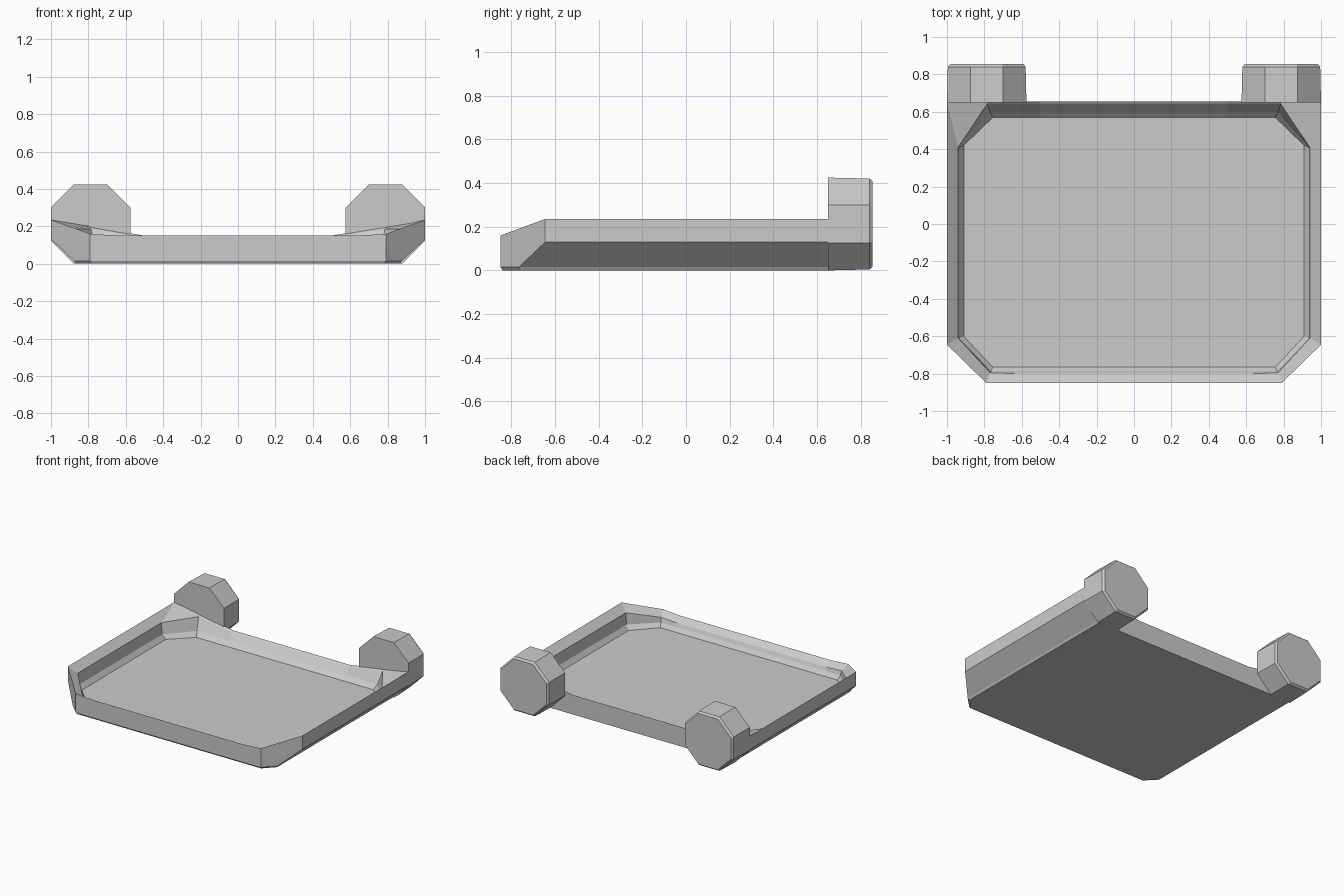
import bpy, bmesh
from math import pi, cos, sin

cube = bpy.data.objects.get("Cube")
if cube:
    bpy.data.objects.remove(cube, do_unlink=True)

grey = bpy.data.materials.new("plain grey")
grey.use_nodes = True
grey.diffuse_color = (0.6, 0.6, 0.6, 1)
grey.node_tree.nodes["Principled BSDF"].inputs["Base Color"].default_value = (0.6, 0.6, 0.6, 1)


def loft(name, rings):
    """Bridge closed rings of equal length and cap both ends."""
    bm = bmesh.new()
    loops = [[bm.verts.new(p) for p in ring] for ring in rings]
    for a, b in zip(loops, loops[1:]):
        for i in range(len(a)):
            j = (i + 1) % len(a)
            bm.faces.new((a[i], a[j], b[j], b[i]))
    bm.faces.new(loops[0])
    bm.faces.new(loops[-1])
    bmesh.ops.recalc_face_normals(bm, faces=bm.faces)
    mesh = bpy.data.meshes.new(name)
    bm.to_mesh(mesh)
    bm.free()
    mesh.materials.append(grey)
    obj = bpy.data.objects.new(name, mesh)
    bpy.context.collection.objects.link(obj)


def mirrored(half):
    return half + [(-x, y, z) for x, y, z in reversed(half)]


def level(points, z):
    return [(x, y, z) for x, y in points]


# Tray: half outlines from the front centre round to the back
under = [(.64, -.84), (.785, -.84), (.865, -.758), (.865, .655), (.79, .655), (.5, .655)]
lower_edge = [(.64, -.85), (.79, -.85), (.875, -.765), (.875, .655), (.79, .655), (.5, .655)]
waist = [(.64, -.85, .08), (.79, -.85, .08), (1, -.645, .13),
         (1, .655, .13), (.79, .655, .1), (.5, .655, .09)]
rim = [(.64, -.85, .15), (.79, -.85, .16), (1, -.645, .235),
       (1, .655, .235), (.79, .655, .2), (.5, .655, .15)]
inner_rim = [(.64, -.8, .115), (.77, -.795, .125), (.94, -.61, .185),
             (.94, .41, .185), (.785, .642, .185), (.5, .642, .14)]
wall_foot = [(.64, -.788, .09), (.765, -.788, .09), (.935, -.61, .095),
             (.935, .41, .095), (.77, .6, .095), (.5, .6, .09)]
floor = [(.64, -.765), (.755, -.765), (.91, -.6), (.91, .42), (.755, .57), (.5, .57)]
loft("tray", [mirrored(r) for r in (level(under, 0), level(lower_edge, .015), waist,
                                    rim, inner_rim, wall_foot, level(floor, .06))])


# Octagonal end knobs with a bevelled back edge
def octagon(cx, y, half):
    r = half / cos(pi / 8)
    return [(cx + r * cos(pi / 8 + k * pi / 4), y, .2125 + r * sin(pi / 8 + k * pi / 4))
            for k in range(8)]


for name, side in (("left_knob", 1), ("right_knob", -1)):
    cx = side * .7875
    loft(name, [octagon(cx, .65, .2125), octagon(cx, .84, .208), octagon(cx, .855, .196)])
